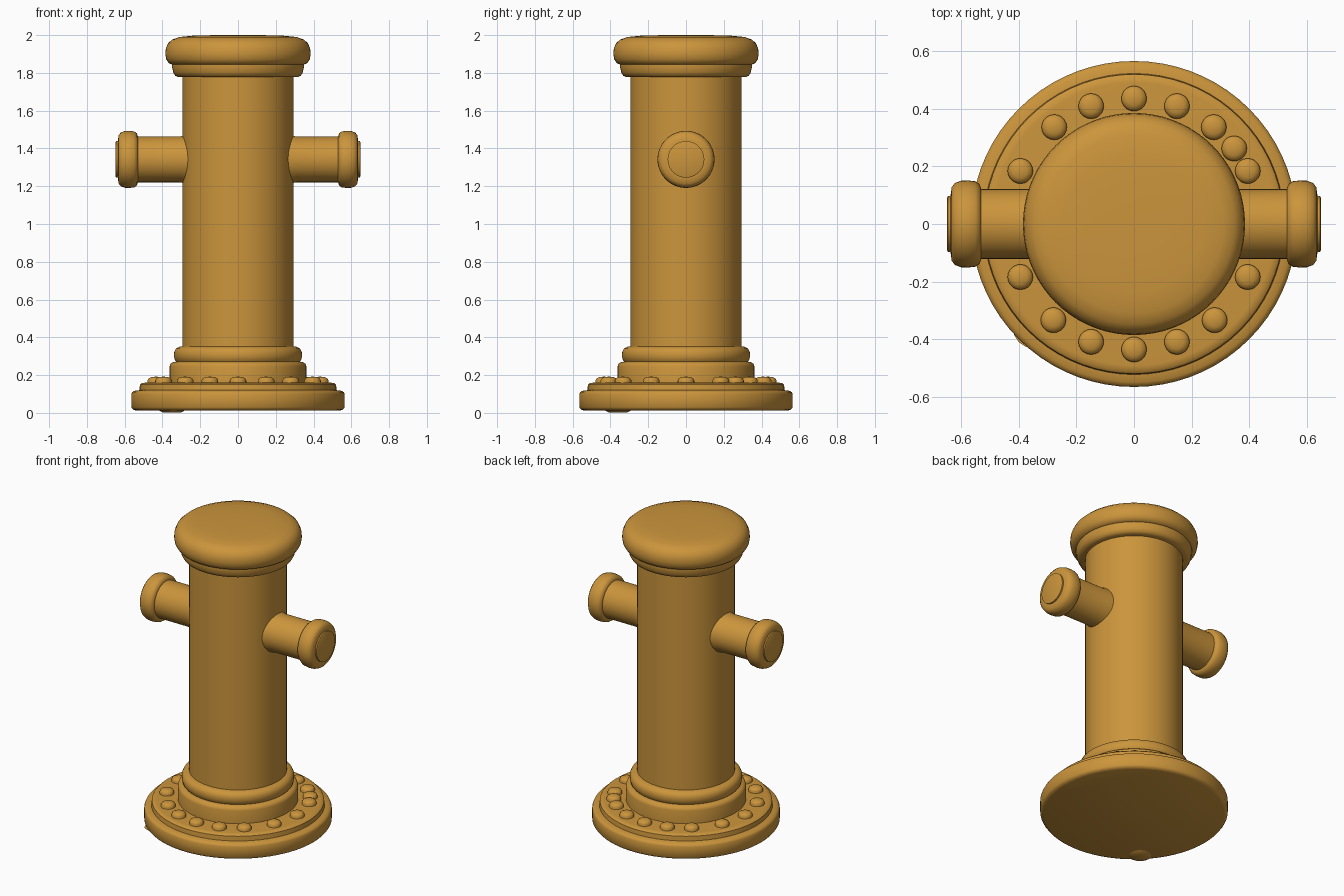
import bpy, bmesh, math
from mathutils import Matrix

paint = bpy.data.materials.new("ochre_paint")
paint.diffuse_color = (0.60, 0.30, 0.045, 1)


def lathe(name, profile, segs=72, matrix=None):
    """Revolve (radius, height) points, listed bottom to top, into a closed solid."""
    bm = bmesh.new()
    rings = []
    for r, z in profile:
        if r < 1e-6:
            rings.append([bm.verts.new((0, 0, z))])
        else:
            rings.append([bm.verts.new((r * math.cos(2 * math.pi * i / segs),
                                        r * math.sin(2 * math.pi * i / segs), z))
                          for i in range(segs)])
    for a, b in zip(rings, rings[1:]):
        for i in range(segs):
            j = (i + 1) % segs
            if len(a) == 1:
                bm.faces.new((a[0], b[j], b[i]))
            elif len(b) == 1:
                bm.faces.new((a[i], a[j], b[0]))
            else:
                bm.faces.new((a[i], a[j], b[j], b[i]))
    bmesh.ops.recalc_face_normals(bm, faces=bm.faces)
    if matrix:
        bm.transform(matrix)
    me = bpy.data.meshes.new(name)
    bm.to_mesh(me)
    bm.free()
    me.materials.append(paint)
    ob = bpy.data.objects.new(name, me)
    bpy.context.collection.objects.link(ob)
    bpy.ops.object.select_all(action='DESELECT')
    ob.select_set(True)
    bpy.context.view_layer.objects.active = ob
    bpy.ops.object.shade_smooth_by_angle(angle=math.radians(40))
    return ob


# Base plate with raised bolt ledge
lathe("base_plate", [(0, 0.012), (0.54, 0.012), (0.556, 0.018), (0.565, 0.03),
                     (0.565, 0.1), (0.56, 0.11), (0.548, 0.117), (0.522, 0.12),
                     (0.519, 0.15), (0.51, 0.158), (0.49, 0.16), (0, 0.16)])

# Small wear pad under the base
lathe("base_pad", [(0, 0.003), (0.05, 0.003), (0.07, 0.014), (0, 0.014)], 16,
      Matrix.Translation((-0.35, -0.36, 0)))

# Collar and rounded ring at the foot of the column
lathe("foot_collar", [(0, 0.15), (0.362, 0.15), (0.362, 0.245), (0.357, 0.26),
                      (0.345, 0.268), (0.325, 0.272), (0, 0.272)])
lathe("foot_ring", [(0, 0.265), (0.322, 0.265), (0.334, 0.28), (0.339, 0.3),
                    (0.338, 0.322), (0.329, 0.34), (0.312, 0.35), (0.29, 0.353), (0, 0.353)])

# Main column
lathe("column", [(0, 0.3), (0.294, 0.3), (0.294, 1.82), (0, 1.82)])

# Neck ring and domed cap
lathe("neck_ring", [(0, 1.778), (0.315, 1.778), (0.333, 1.785), (0.343, 1.803),
                    (0.349, 1.83), (0.349, 1.845), (0.335, 1.86), (0, 1.86)])
lathe("top_cap", [(0, 1.842), (0.345, 1.842), (0.367, 1.852), (0.38, 1.872), (0.385, 1.9),
                  (0.382, 1.93), (0.37, 1.957), (0.348, 1.977), (0.31, 1.99),
                  (0.24, 1.997), (0.12, 2.0), (0, 2.0)])

# Side arms with rounded end caps
for side, sign in (("right", 1), ("left", -1)):
    m = Matrix.Translation((0, 0, 1.342)) @ Matrix.Rotation(sign * math.pi / 2, 4, 'Y')
    lathe(side + "_arm", [(0, 0.2), (0.126, 0.2), (0.126, 0.285), (0.121, 0.31),
                          (0.121, 0.56), (0, 0.56)], 48, m)
    lathe(side + "_arm_cap", [(0, 0.53), (0.122, 0.53), (0.138, 0.535), (0.148, 0.55),
                              (0.151, 0.575), (0.15, 0.6), (0.142, 0.621), (0.128, 0.632),
                              (0.1, 0.636), (0, 0.636)], 48, m)
    lathe(side + "_arm_end_disc", [(0, 0.62), (0.097, 0.62), (0.097, 0.645),
                                   (0.09, 0.648), (0, 0.648)], 40, m)

# Bolts around the base, with one extra at 37 degrees
angles = [0, 25, 37, 50.5, 70, 90, 110, 129.5, 155,
          180, 205, 230, 250, 270, 290, 310, 335]
for n, a in enumerate(angles):
    t = math.radians(a)
    lathe(f"base_bolt_{n + 1}", [(0, 0.14), (0.044, 0.14), (0.044, 0.172), (0.038, 0.183),
                                 (0.024, 0.19), (0, 0.192)], 20,
          Matrix.Translation((0.435 * math.cos(t), 0.435 * math.sin(t), 0)))
